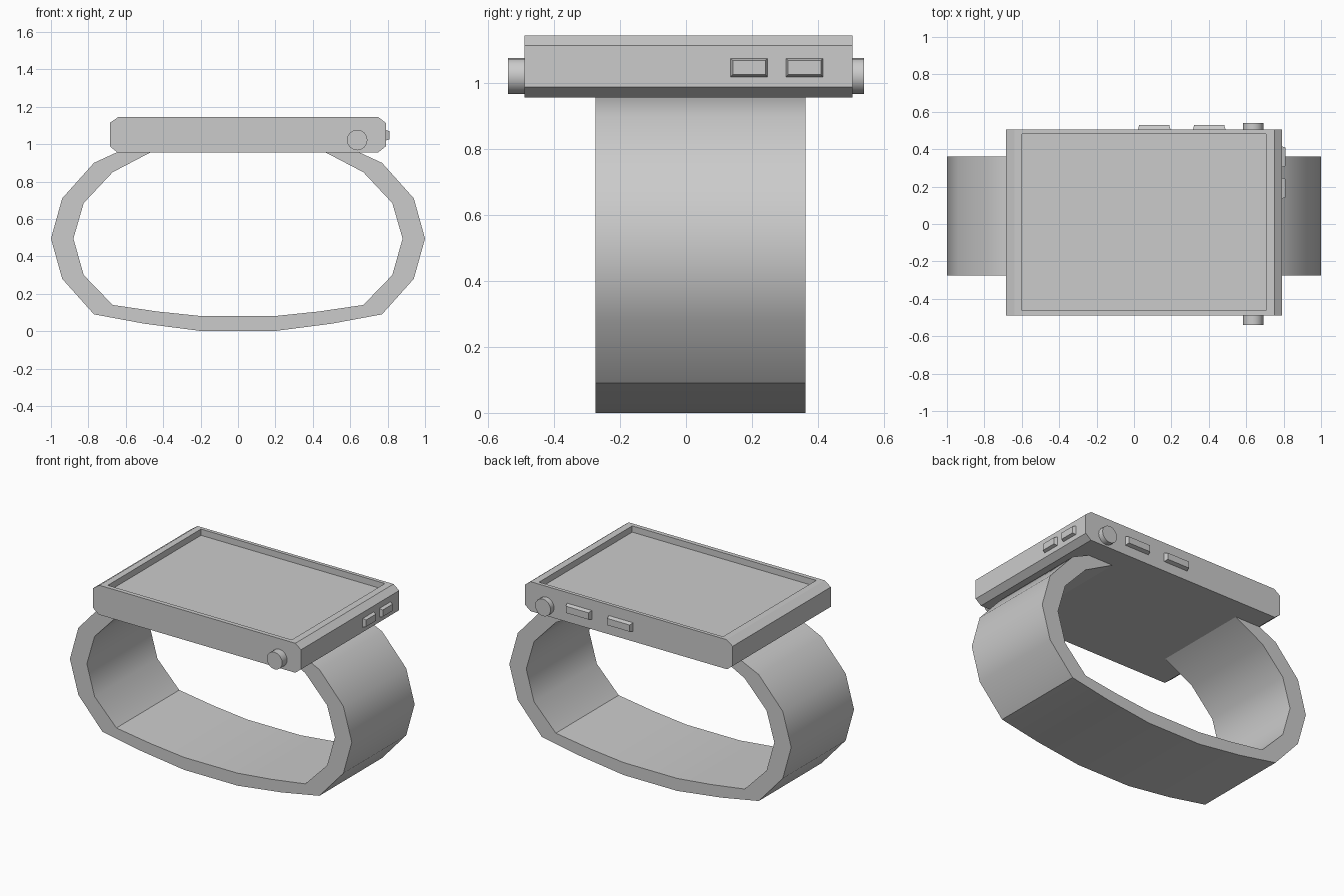
import bpy, bmesh, math
from mathutils import Matrix

if "Cube" in bpy.data.objects:
    bpy.data.objects.remove(bpy.data.objects["Cube"])


def finish(bm, name, smooth=None):
    bmesh.ops.recalc_face_normals(bm, faces=bm.faces)
    me = bpy.data.meshes.new(name)
    bm.to_mesh(me)
    bm.free()
    ob = bpy.data.objects.new(name, me)
    bpy.context.collection.objects.link(ob)
    if smooth:
        bpy.ops.object.select_all(action='DESELECT')
        bpy.context.view_layer.objects.active = ob
        ob.select_set(True)
        bpy.ops.object.shade_smooth_by_angle(angle=math.radians(smooth))
    return ob


def box(name, lo, hi, axis, inset=0.01):
    """Button: box whose outer face (+axis) is chamfered inwards."""
    bm = bmesh.new()
    size = [h - l for l, h in zip(lo, hi)]
    mid = [(h + l) / 2 for l, h in zip(lo, hi)]
    bmesh.ops.create_cube(bm, size=1, matrix=Matrix.Translation(mid) @ Matrix.Diagonal((*size, 1)))
    for v in bm.verts:
        if v.co[axis] > mid[axis]:
            for a in range(3):
                if a != axis:
                    v.co[a] += inset if v.co[a] < mid[a] else -inset
    finish(bm, name)


# Strap: open loop of outer and inner outlines, right half mirrored to the left
outer = [(0.19, 0.0), (0.50, 0.04), (0.77, 0.09), (0.94, 0.28), (1.0, 0.495),
         (0.94, 0.71), (0.77, 0.90), (0.64, 0.96)]
inner = [(0.19, 0.08), (0.43, 0.105), (0.67, 0.14), (0.825, 0.30), (0.88, 0.495),
         (0.825, 0.685), (0.67, 0.85), (0.46, 0.96)]


def mirrored(half):
    return [(-x, z) for x, z in reversed(half)] + half


bm = bmesh.new()
rings = []
for (ox, oz), (ix, iz) in zip(mirrored(outer), mirrored(inner)):
    rings.append([bm.verts.new(c) for c in ((ox, -0.275, oz), (ox, 0.362, oz),
                                            (ix, 0.362, iz), (ix, -0.275, iz))])
for a, b in zip(rings, rings[1:]):
    for i in range(4):
        j = (i + 1) % 4
        bm.faces.new((a[i], a[j], b[j], b[i]))
bm.faces.new(rings[0])
bm.faces.new(rings[-1])
finish(bm, "strap", 35)

# Case: chamfered profile extruded along y
X0, X1, Y0, Y1 = -0.685, 0.79, -0.49, 0.505
profile = [(X0 + 0.04, 0.956), (X1 - 0.04, 0.956), (X1, 0.988), (X1, 1.114),
           (X1 - 0.04, 1.145), (X0 + 0.045, 1.145), (X0, 1.114), (X0, 0.988)]
bm = bmesh.new()
face = bm.faces.new([bm.verts.new((x, Y0, z)) for x, z in profile])
ext = bmesh.ops.extrude_face_region(bm, geom=[face])
bmesh.ops.translate(bm, vec=(0, Y1 - Y0, 0),
                    verts=[g for g in ext["geom"] if isinstance(g, bmesh.types.BMVert)])
bmesh.ops.recalc_face_normals(bm, faces=bm.faces)

# Recessed screen in the top face
top = max(bm.faces, key=lambda f: f.calc_center_median().z)
bmesh.ops.inset_region(bm, faces=[top], thickness=0.02)
for v in top.verts:
    v.co.x = -0.60 if v.co.x < 0 else 0.705
    v.co.y = -0.462 if v.co.y < 0 else 0.482
screen = bmesh.ops.extrude_discrete_faces(bm, faces=[top])["faces"][0]
bmesh.ops.translate(bm, vec=(0, 0, -0.04), verts=screen.verts)
finish(bm, "case")

# Round knobs on the front and back
for name, y0, y1 in (("front_knob", -0.54, -0.48), ("back_knob", 0.495, 0.54)):
    bm = bmesh.new()
    bmesh.ops.create_cone(bm, cap_ends=True, segments=16, radius1=0.055, radius2=0.055,
                          depth=y1 - y0, matrix=Matrix.Translation((0.637, (y0 + y1) / 2, 1.022))
                          @ Matrix.Rotation(math.pi / 2, 4, 'X'))
    finish(bm, name, 35)

# Side and back buttons
for i, y in enumerate((0.132, 0.30)):
    box(f"side_button_{i + 1}", (0.78, y, 1.016), (0.81, y + 0.119, 1.079), 0)
for i, x in enumerate((0.018, 0.312)):
    box(f"back_button_{i + 1}", (x, 0.495, 1.016), (x + 0.18, 0.53, 1.079), 1)
